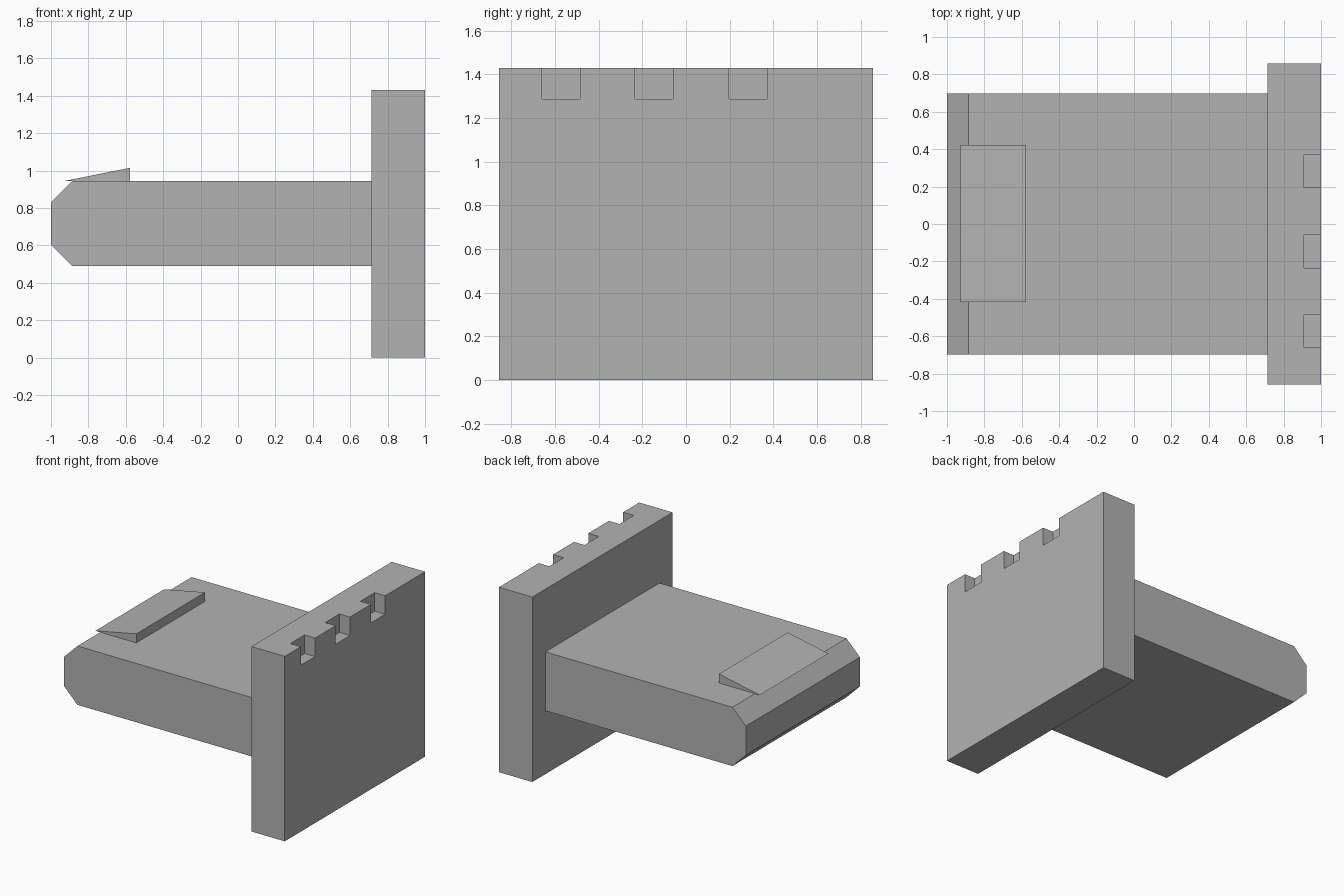
import bpy
import bmesh

cube = bpy.data.objects.get("Cube")
if cube:
    bpy.data.objects.remove(cube, do_unlink=True)

# Single plain grey
grey = bpy.data.materials.new("plain_grey")
grey.use_nodes = True
grey.diffuse_color = (0.45, 0.45, 0.45, 1)
grey.node_tree.nodes["Principled BSDF"].inputs["Base Color"].default_value = grey.diffuse_color


def extrude_profile(name, profile, y0, y1):
    """Extrude an (x, z) outline along y into a solid."""
    bm = bmesh.new()
    face = bm.faces.new([bm.verts.new((x, y0, z)) for x, z in profile])
    new = bmesh.ops.extrude_face_region(bm, geom=[face])["geom"]
    verts = [v for v in new if isinstance(v, bmesh.types.BMVert)]
    bmesh.ops.translate(bm, vec=(0, y1 - y0, 0), verts=verts)
    bmesh.ops.recalc_face_normals(bm, faces=bm.faces)
    mesh = bpy.data.meshes.new(name)
    bm.to_mesh(mesh)
    bm.free()
    mesh.materials.append(grey)
    obj = bpy.data.objects.new(name, mesh)
    bpy.context.collection.objects.link(obj)
    return obj


def block(name, x0, x1, y0, y1, z0, z1):
    return extrude_profile(name, [(x0, z0), (x1, z0), (x1, z1), (x0, z1)], y0, y1)


# Upright end plate
plate = block("end_plate", 0.715, 1, -0.857, 0.857, 0, 1.43)

# Three notches along the plate's outer top edge
for i, y in enumerate((-0.573, -0.147, 0.283)):
    cutter = block(f"notch_cutter_{i + 1}", 0.91, 1.1, y - 0.087, y + 0.087, 1.287, 1.53)
    cutter.hide_render = True
    cut = plate.modifiers.new("notch", "BOOLEAN")
    cut.operation = "DIFFERENCE"
    cut.solver = "EXACT"
    cut.object = cutter
    bpy.context.view_layer.objects.active = plate
    bpy.ops.object.modifier_apply(modifier=cut.name)
    bpy.data.objects.remove(cutter, do_unlink=True)

# Thick tongue with a chamfered nose
extrude_profile("tongue", [(0.715, 0.49), (0.715, 0.945), (-0.885, 0.945),
                           (-1, 0.83), (-1, 0.605), (-0.885, 0.49)], -0.697, 0.697)

# Sloped catch on top of the tongue
extrude_profile("catch_wedge", [(-0.927, 0.945), (-0.577, 0.945), (-0.577, 1.015)], -0.418, 0.422)
